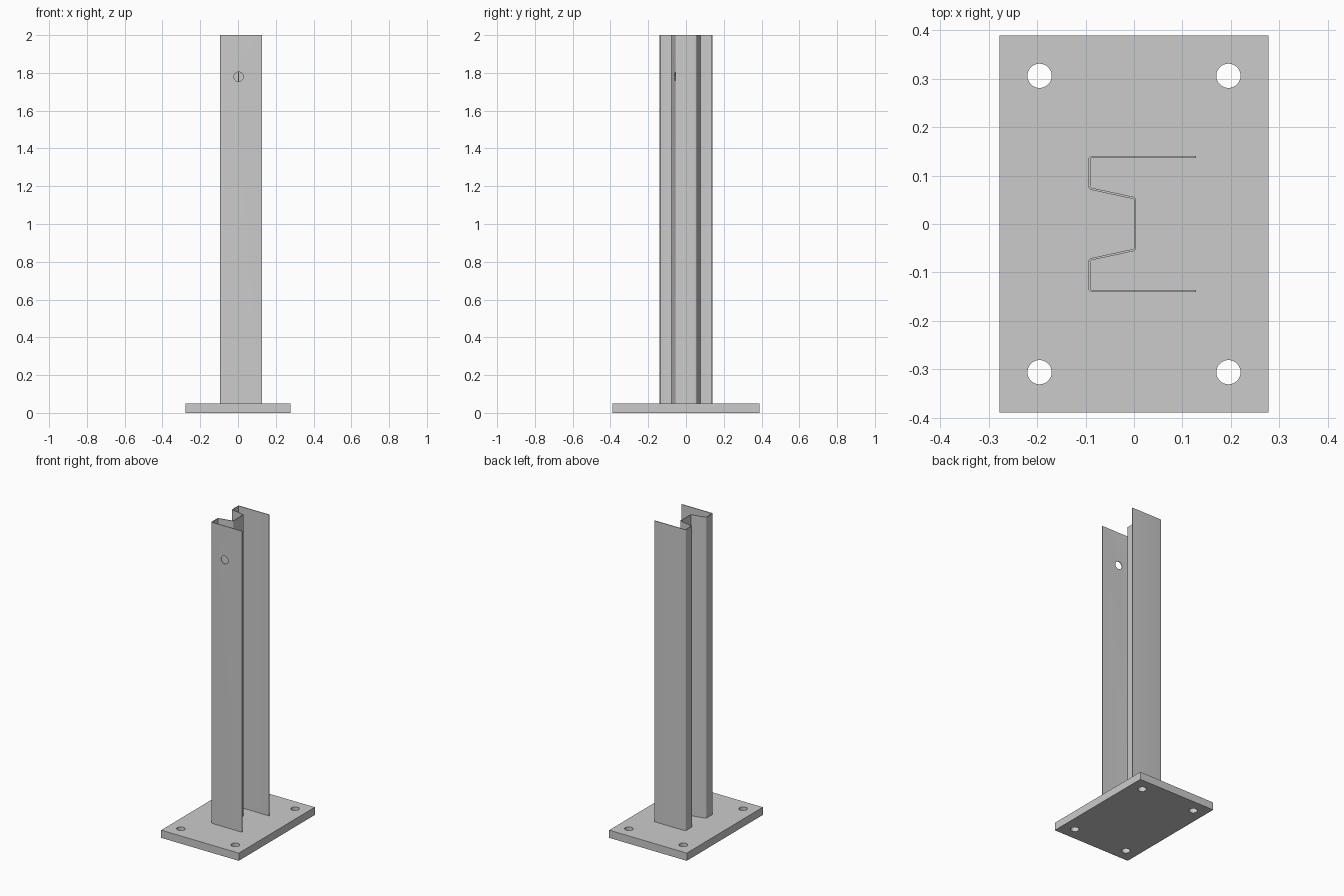
import bpy, bmesh, math
from mathutils import Vector

if "Cube" in bpy.data.objects:
    bpy.data.objects.remove(bpy.data.objects["Cube"])

T = 0.0045          # sheet thickness
BASE_H = 0.05


def prism(name, pts, z0, z1):
    bm = bmesh.new()
    face = bm.faces.new([bm.verts.new((x, y, z0)) for x, y in pts])
    ext = bmesh.ops.extrude_face_region(bm, geom=[face])
    top = [g for g in ext["geom"] if isinstance(g, bmesh.types.BMVert)]
    bmesh.ops.translate(bm, verts=top, vec=(0, 0, z1 - z0))
    bmesh.ops.recalc_face_normals(bm, faces=bm.faces)
    me = bpy.data.meshes.new(name)
    bm.to_mesh(me)
    bm.free()
    ob = bpy.data.objects.new(name, me)
    bpy.context.collection.objects.link(ob)
    return ob


def drill(target, loc, r, depth, rot=(0, 0, 0)):
    bpy.ops.mesh.primitive_cylinder_add(vertices=48, radius=r, depth=depth, location=loc, rotation=rot)
    cutter = bpy.context.object
    cutter.name = "hole_cutter"
    mod = target.modifiers.new("hole", 'BOOLEAN')
    mod.operation = 'DIFFERENCE'
    mod.solver = 'EXACT'
    mod.object = cutter
    bpy.context.view_layer.objects.active = target
    bpy.ops.object.modifier_apply(modifier=mod.name)
    bpy.data.objects.remove(cutter, do_unlink=True)


def rounded(path, radii, steps=5):
    # replace each inner corner of an open path by an arc
    out = [path[0]]
    for i in range(1, len(path) - 1):
        p, r = path[i], radii[i - 1]
        a, b = (path[i - 1] - p).normalized(), (path[i + 1] - p).normalized()
        half = a.angle(b) / 2
        c = p + (a + b).normalized() * r / math.sin(half)
        s = p + a * r / math.tan(half) - c
        e = p + b * r / math.tan(half) - c
        for k in range(steps + 1):
            out.append(c + s.lerp(e, k / steps).normalized() * r)
    return out + [path[-1]]


def offset(path, d):
    out = []
    for i, p in enumerate(path):
        dirs = []
        if i > 0:
            dirs.append((p - path[i - 1]).normalized())
        if i < len(path) - 1:
            dirs.append((path[i + 1] - p).normalized())
        n = [Vector((-v.y, v.x)) for v in dirs]
        m = (n[0] + n[-1]).normalized()
        out.append(p + m * d / m.dot(n[0]))
    return out


# Base plate with four bolt holes
X, Y = 0.278, 0.389
plate = prism("base_plate", [(-X, -Y), (X, -Y), (X, Y), (-X, Y)], 0, BASE_H)
for sx in (-1, 1):
    for sy in (-1, 1):
        drill(plate, (sx * 0.195, sy * 0.306, BASE_H / 2), 0.025, 0.2)

# Folded sheet post: half the centre line, mirrored across y
half = [Vector(p) for p in ((0.128, 0.1385), (-0.0925, 0.1385), (-0.0925, 0.0735), (0.002, 0.0532))]
path = half + [Vector((p.x, -p.y)) for p in reversed(half)]
line = rounded(path, [0.007, 0.007, 0.004, 0.004, 0.007, 0.007])
section = offset(line, T / 2) + offset(line, -T / 2)[::-1]
post = prism("post", section, BASE_H, 2.0)

# Pin hole through the front flange, reaching the sloped fold
y0, y1 = -0.2, -0.056
drill(post, (0.003, (y0 + y1) / 2, 1.78), 0.025, y1 - y0, (math.pi / 2, 0, 0))

for ob in (plate, post):
    bpy.ops.object.select_all(action='DESELECT')
    ob.select_set(True)
    bpy.context.view_layer.objects.active = ob
    bpy.ops.object.shade_smooth_by_angle(angle=math.radians(30))
